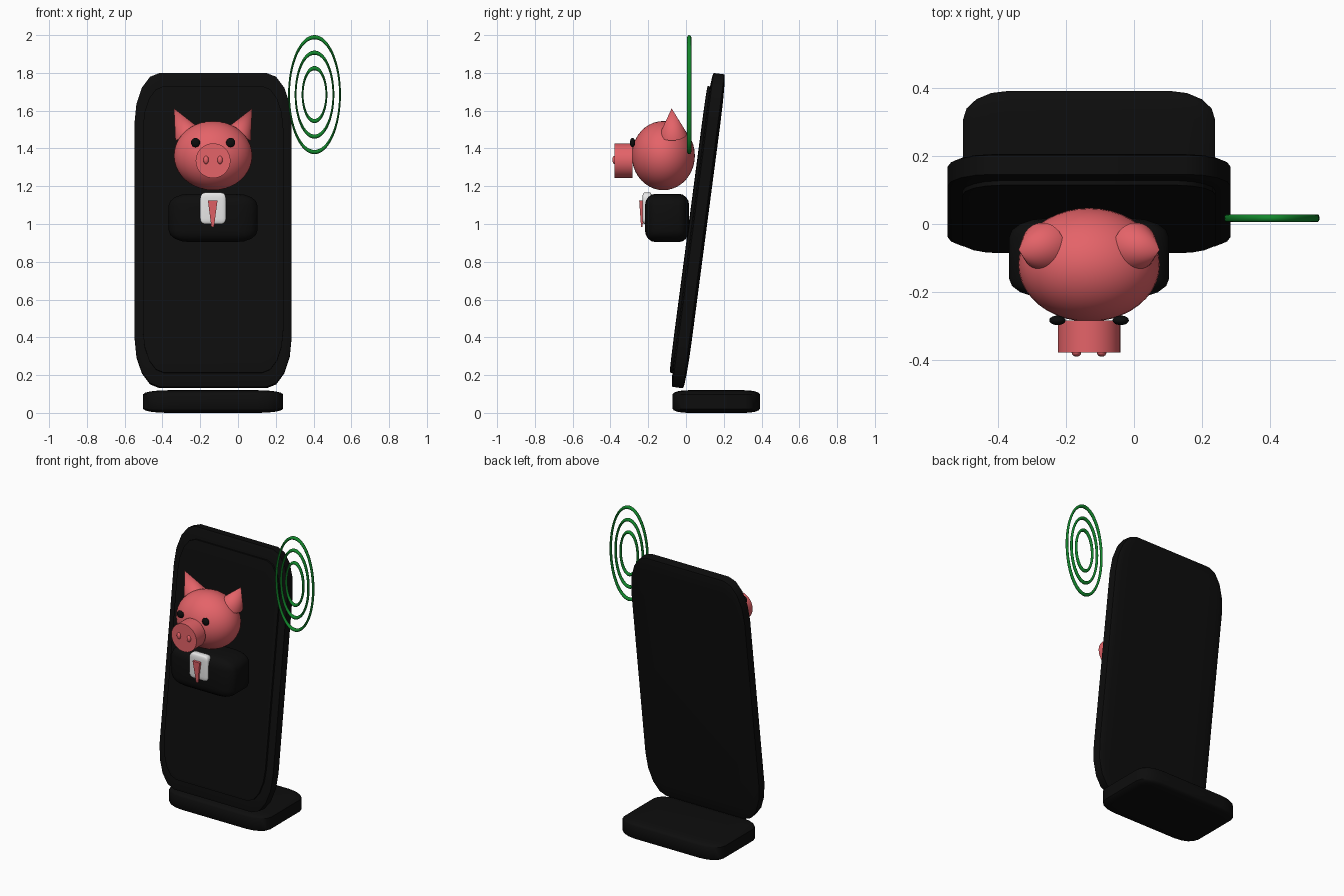
import bpy, bmesh, math
from mathutils import Vector, Matrix

if "Cube" in bpy.data.objects:
    bpy.data.objects.remove(bpy.data.objects["Cube"], do_unlink=True)


def material(name, rgb):
    m = bpy.data.materials.new(name)
    m.use_nodes = True
    m.diffuse_color = (*rgb, 1)
    m.node_tree.nodes["Principled BSDF"].inputs["Base Color"].default_value = (*rgb, 1)
    return m


black = material("black", (0.004, 0.004, 0.004))
pink = material("pink", (0.78, 0.125, 0.14))
white = material("white", (0.8, 0.8, 0.8))
green = material("green", (0.006, 0.24, 0.025))


def finish(name, bm, mat, matrix):
    """Bake the placement into the mesh and link a smooth-shaded object."""
    bm.transform(matrix)
    bmesh.ops.recalc_face_normals(bm, faces=bm.faces)
    mesh = bpy.data.meshes.new(name)
    bm.to_mesh(mesh)
    bm.free()
    mesh.materials.append(mat)
    ob = bpy.data.objects.new(name, mesh)
    bpy.context.collection.objects.link(ob)
    bpy.ops.object.select_all(action="DESELECT")
    ob.select_set(True)
    bpy.context.view_layer.objects.active = ob
    bpy.ops.object.shade_smooth_by_angle(angle=math.radians(40))
    return ob


def place(center, size, rot=None):
    return Matrix.Translation(center) @ (rot or Matrix()) @ Matrix.Diagonal((*size, 1))


def soft_box(name, mat, center, half, bevel, tilt=0):
    """Bevelled unit cube stretched to size, so its corners stretch too."""
    bm = bmesh.new()
    bmesh.ops.create_cube(bm, size=2)
    bmesh.ops.bevel(bm, geom=bm.edges[:], offset=bevel, segments=4,
                    profile=0.5, affect="EDGES")
    return finish(name, bm, mat, place(center, half, Matrix.Rotation(tilt, 4, "X")))


def ball(name, mat, center, radii, segments=32):
    bm = bmesh.new()
    bmesh.ops.create_uvsphere(bm, u_segments=segments, v_segments=segments // 2, radius=1)
    return finish(name, bm, mat, place(center, radii))


def cone(name, mat, start, end, r1, r2, sides=32):
    a, b = Vector(start), Vector(end)
    bm = bmesh.new()
    bmesh.ops.create_cone(bm, cap_ends=True, segments=sides, radius1=r1, radius2=r2,
                          depth=(b - a).length)
    rot = (b - a).to_track_quat("Z", "Y").to_matrix().to_4x4()
    return finish(name, bm, mat, place((a + b) / 2, (1, 1, 1), rot))


def ring(name, mat, center, rx, rz, tube):
    """Round tube swept around a circle, squeezed in x."""
    bm = bmesh.new()
    profile = bmesh.ops.create_circle(bm, segments=12, radius=tube)["verts"]
    bmesh.ops.translate(bm, verts=profile, vec=(rz, 0, 0))
    bmesh.ops.rotate(bm, verts=profile, cent=(rz, 0, 0),
                     matrix=Matrix.Rotation(math.pi / 2, 3, "Z"))
    # the profile lies in the xy plane, so spin it about y
    bmesh.ops.spin(bm, geom=bm.verts[:] + bm.edges[:], cent=(0, 0, 0), axis=(0, 1, 0),
                   angle=math.tau, steps=64, use_merge=True)
    bmesh.ops.remove_doubles(bm, verts=bm.verts[:], dist=0.0001)
    return finish(name, bm, mat, place(center, (rx / rz, 1, 1)))


MID = -0.132  # x of the shared centre line

# Leaning handset, its screen and the stand
TILT = math.radians(-7.5)
body_center = Vector((MID, 0.065, 0.965))
screen_offset = Matrix.Rotation(TILT, 3, "X") @ Vector((0, -0.043, 0))
soft_box("body", black, body_center, (0.416, 0.042, 0.838), 0.32, TILT)
soft_box("screen", black, body_center + screen_offset, (0.372, 0.012, 0.765), 0.3, TILT)
soft_box("stand", black, (MID, 0.16, 0.06), (0.37, 0.231, 0.06), 0.36)

# Pig head
ball("head", pink, (MID, -0.12, 1.362), (0.208, 0.167, 0.183), 40)
cone("snout", pink, (MID, -0.284, 1.335), (MID, -0.378, 1.335), 0.092, 0.092, 40)
for side, s in (("left", 1), ("right", -1)):
    cone(side + "_ear", pink, (MID + s * 0.136, -0.068, 1.475),
         (MID + s * 0.207, -0.076, 1.612), 0.072, 0)
    ball(side + "_eye", black, (MID + s * 0.093, -0.283, 1.431), (0.024, 0.014, 0.025), 20)
    ball(side + "_nostril", pink, (MID + s * 0.037, -0.378, 1.339), (0.014, 0.012, 0.022), 16)

# Suit, shirt front and tie
soft_box("torso", black, (MID, -0.1, 1.032), (0.235, 0.117, 0.128), 0.48)
soft_box("shirt", white, (MID, -0.206, 1.083), (0.068, 0.025, 0.083), 0.36)
tie = cone("tie", pink, (0, 0, 0), (0, 0, 0.14), 0.01, 0.036, 4)
tie.data.transform(Matrix.Translation((MID - 0.002, -0.234, 0.985))
                   @ Matrix.Diagonal((1, 0.55, 1, 1))
                   @ Matrix.Rotation(math.pi / 4, 4, "Z"))

# Signal rings
for size, rx, rz in (("outer", 0.135, 0.304), ("middle", 0.1, 0.222), ("inner", 0.063, 0.14)):
    ring(size + "_signal_ring", green, (0.405, 0.017, 1.685), rx, rz, 0.011)
